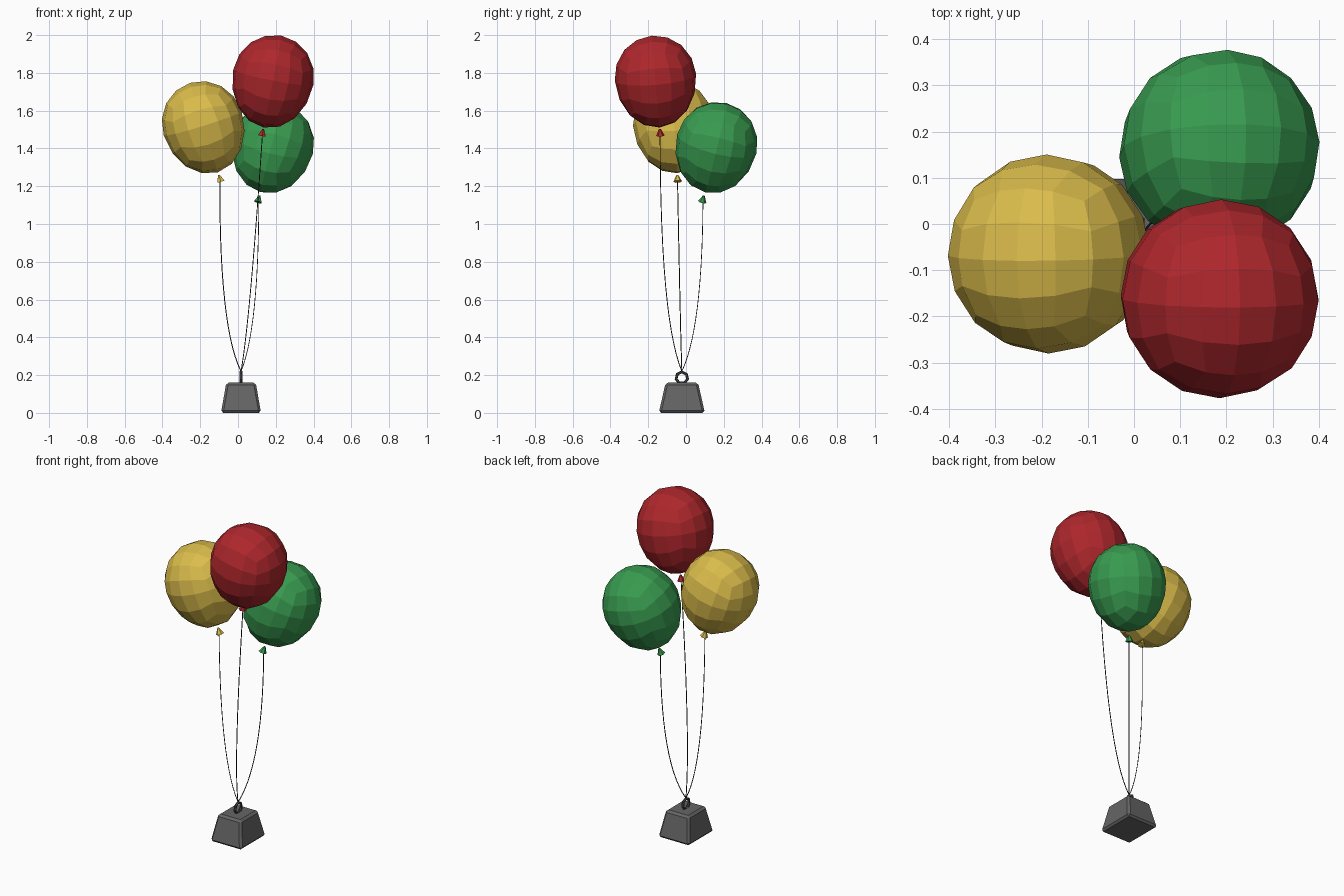
import bpy, bmesh, math
from mathutils import Vector, Matrix

if "Cube" in bpy.data.objects:
    bpy.data.objects.remove(bpy.data.objects["Cube"])


def material(name, rgb):
    m = bpy.data.materials.new(name)
    m.diffuse_color = (*rgb, 1)
    m.use_nodes = True
    m.node_tree.nodes["Principled BSDF"].inputs["Base Color"].default_value = m.diffuse_color
    return m


def add_object(name, bm, mat):
    bmesh.ops.recalc_face_normals(bm, faces=bm.faces)
    me = bpy.data.meshes.new(name)
    bm.to_mesh(me)
    bm.free()
    me.materials.append(mat)
    ob = bpy.data.objects.new(name, me)
    bpy.context.collection.objects.link(ob)
    return ob


iron = material("iron", (0.13, 0.13, 0.13))
dark = material("dark_iron", (0.06, 0.06, 0.065))
thread = material("thread", (0.03, 0.03, 0.03))
ANCHOR = Vector((0.016, -0.022, 0))


def balloon(name, mat, center, knot, sag):
    center, knot = Vector(center), Vector(knot)
    axis = (center - knot).normalized()
    rot = Vector((0, 0, 1)).rotation_difference(axis).to_matrix().to_4x4()

    # envelope: quad sphere, stretched below its widest ring
    bm = bmesh.new()
    bmesh.ops.create_cube(bm, size=2)
    bmesh.ops.subdivide_edges(bm, edges=bm.edges[:], cuts=3, use_grid_fill=True)
    for v in bm.verts:
        u = Vector([math.tan(c * math.pi / 4) for c in v.co]).normalized()
        v.co = (u.x * 0.216, u.y * 0.216, u.z * (0.225 if u.z > 0 else 0.272))
    bm.transform(Matrix.Translation(center) @ rot)
    add_object(name + "_balloon", bm, mat)

    # flared knot under the envelope
    bm = bmesh.new()
    bmesh.ops.create_cone(bm, cap_ends=True, segments=6, radius1=0.023,
                          radius2=0.005, depth=0.036)
    bm.transform(Matrix.Translation(knot) @ rot)
    add_object(name + "_knot", bm, mat)

    # sagging string, thin square tube along a quadratic arc
    a, b, c = ANCHOR + Vector((0, 0, 0.22)), Vector(sag), knot
    cu = bpy.data.curves.new(name + "_string", 'CURVE')
    cu.dimensions = '3D'
    cu.bevel_depth = 0.0025
    cu.bevel_resolution = 0
    cu.use_fill_caps = True
    sp = cu.splines.new('POLY')
    n = 14
    sp.points.add(n)
    for i in range(n + 1):
        t = i / n
        p = a * (1 - t) ** 2 + b * 2 * t * (1 - t) + c * t * t
        sp.points[i].co = (*p, 1)
    cu.materials.append(thread)
    bpy.context.collection.objects.link(bpy.data.objects.new(name + "_string", cu))


balloon("red", material("red", (0.42, 0.02, 0.025)),
        (0.187, -0.162, 1.777), (0.13, -0.137, 1.485), (0.065, -0.137, 0.5))
balloon("yellow", material("yellow", (0.7, 0.5, 0.07)),
        (-0.187, -0.065, 1.533), (-0.096, -0.045, 1.242), (-0.1, -0.03, 0.45))
balloon("green", material("green", (0.04, 0.33, 0.08)),
        (0.187, 0.163, 1.424), (0.11, 0.09, 1.133), (0.11, 0.087, 0.45))

# weight: tapered block with chamfered edges
bm = bmesh.new()
bmesh.ops.create_cube(bm, size=1)
for v in bm.verts:
    top = v.co.z > 0
    sx, sy = (0.156, 0.172) if top else (0.212, 0.244)
    v.co = ANCHOR + Vector((v.co.x * sx, v.co.y * sy, 0.16 if top else 0))
bmesh.ops.bevel(bm, geom=bm.edges[:], offset=0.012, segments=1, affect='EDGES')
add_object("weight", bm, iron)

# ring on the weight, standing in the y-z plane
SEG, SIDES = 7, 6
bm = bmesh.new()
loops = []
for i in range(SEG):
    a = math.pi / 2 + 2 * math.pi * i / SEG
    loop = []
    for j in range(SIDES):
        b = 2 * math.pi * j / SIDES
        r = 0.031 + 0.008 * math.cos(b)
        loop.append(bm.verts.new(ANCHOR + Vector((0.008 * math.sin(b), r * math.cos(a),
                                                  0.186 + r * math.sin(a)))))
    loops.append(loop)
for i in range(SEG):
    p, q = loops[i], loops[(i + 1) % SEG]
    for j in range(SIDES):
        k = (j + 1) % SIDES
        bm.faces.new((p[j], q[j], q[k], p[k]))
add_object("weight_ring", bm, dark)
